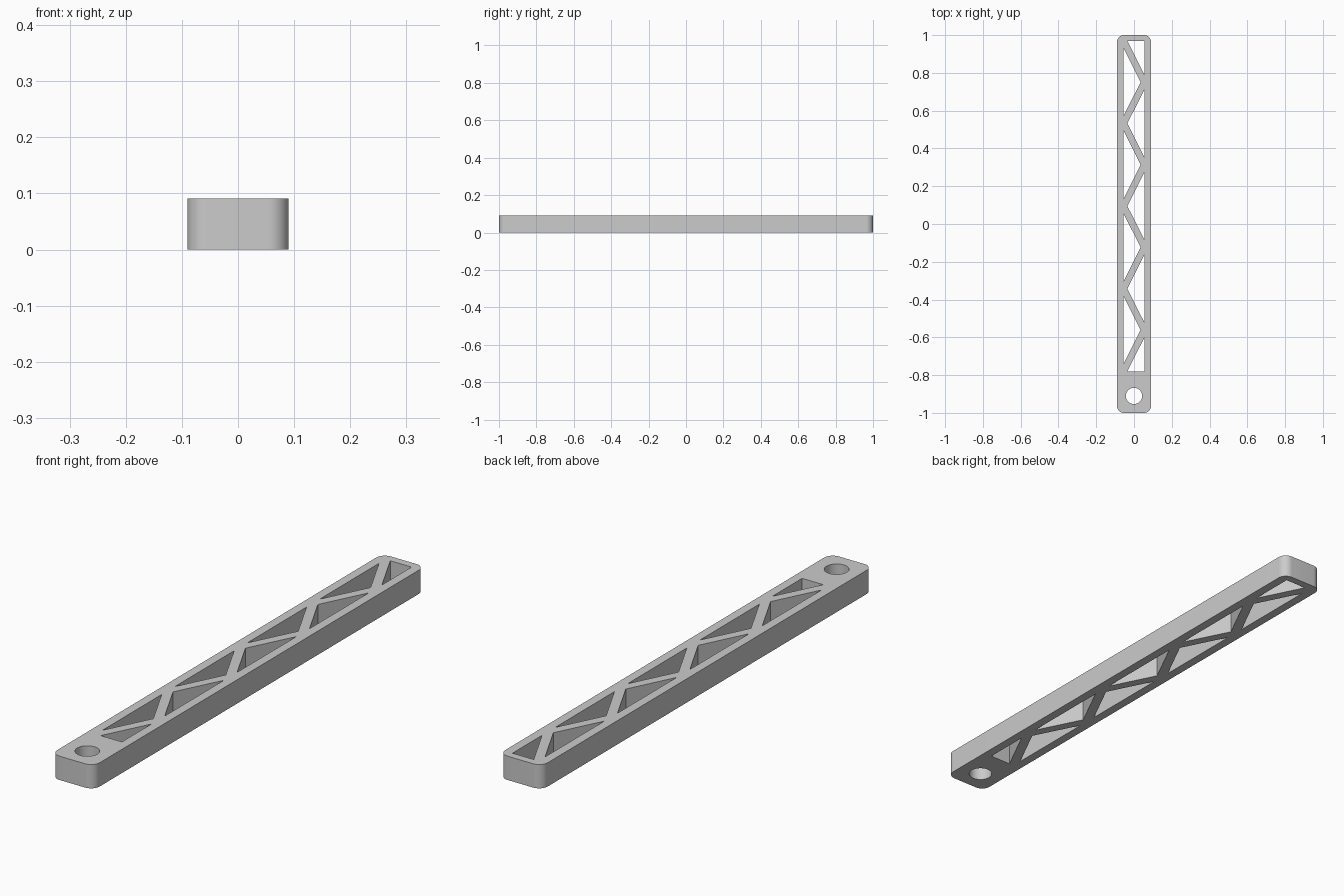
import bpy, bmesh
from math import sin, cos, pi

HALF_W, HEIGHT, CORNER = 0.09, 0.091, 0.036
WALL, TOP, BOTTOM = 0.055, 0.97, -0.78      # truss opening
BAYS, STRUT = 8, 0.02                       # strut half width across x

cube = bpy.data.objects.get("Cube")
if cube:
    bpy.data.objects.remove(cube)

grey = bpy.data.materials.new("plain grey")
colour = (0.6, 0.6, 0.6, 1)
grey.diffuse_color = colour
grey.use_nodes = True
grey.node_tree.nodes["Principled BSDF"].inputs["Base Color"].default_value = colour


def arc(cx, cy, r, start, sweep, steps):
    return [(cx + r * cos(start + sweep * i / steps),
             cy + r * sin(start + sweep * i / steps)) for i in range(steps + 1)]


# Rounded outline of the bar
ix, iy = HALF_W - CORNER, 1 - CORNER
outline = []
for k, (sx, sy) in enumerate([(1, 1), (-1, 1), (-1, -1), (1, -1)]):
    outline += arc(sx * ix, sy * iy, CORNER, k * pi / 2, pi / 2, 12)

# Round pivot hole, centred on the end
loops = [outline, arc(0, HALF_W - 1, 0.043, 0, 2 * pi, 48)[:-1]]

# Triangular windows between the zigzag struts, alternating sides
pitch = (TOP - BOTTOM) / BAYS
gap = STRUT * pitch / (2 * WALL)
for i in range(BAYS + 1):
    side = 1 if i % 2 == 0 else -1
    y = TOP - i * pitch
    apex = -side * (WALL - STRUT)
    upper, lower = y + pitch - gap, y - pitch + gap
    if i == 0:
        loops.append([(apex, TOP), (side * WALL, TOP), (side * WALL, lower)])
    elif i == BAYS:
        loops.append([(apex, BOTTOM), (side * WALL, BOTTOM), (side * WALL, upper)])
    else:
        loops.append([(apex, y), (side * WALL, upper), (side * WALL, lower)])

# Fill the flat profile around its holes and extrude it
bm = bmesh.new()
for loop in loops:
    verts = [bm.verts.new((x, y, 0)) for x, y in loop]
    for a, b in zip(verts, verts[1:] + verts[:1]):
        bm.edges.new((a, b))
bmesh.ops.triangle_fill(bm, edges=bm.edges[:], use_beauty=True, normal=(0, 0, 1))
raised = bmesh.ops.extrude_face_region(bm, geom=bm.faces[:], use_keep_orig=True)
bmesh.ops.translate(bm, vec=(0, 0, HEIGHT),
                    verts=[g for g in raised["geom"] if isinstance(g, bmesh.types.BMVert)])
bmesh.ops.recalc_face_normals(bm, faces=bm.faces[:])

mesh = bpy.data.meshes.new("truss_bar")
bm.to_mesh(mesh)
bm.free()
mesh.materials.append(grey)
bar = bpy.data.objects.new("truss_bar", mesh)
bpy.context.collection.objects.link(bar)
bpy.ops.object.select_all(action="DESELECT")
bar.select_set(True)
bpy.context.view_layer.objects.active = bar
bpy.ops.object.shade_smooth_by_angle()
